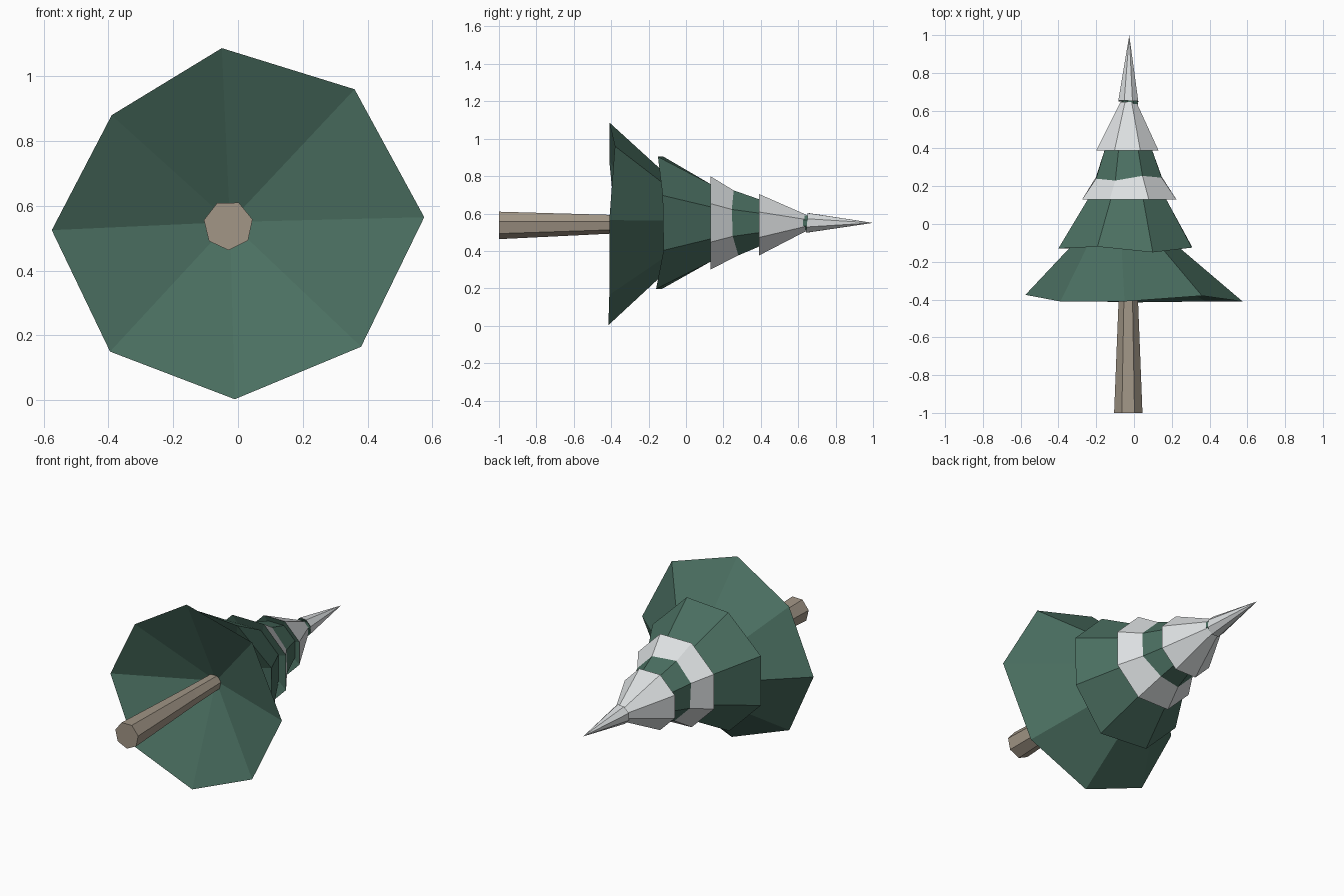
import bpy, bmesh
from math import cos, sin, radians

cube = bpy.data.objects.get("Cube")
if cube:
    bpy.data.objects.remove(cube)


def material(name, rgb):
    m = bpy.data.materials.new(name)
    m.use_nodes = True
    m.diffuse_color = (*rgb, 1)
    m.node_tree.nodes["Principled BSDF"].inputs["Base Color"].default_value = (*rgb, 1)
    return m


GREEN = material("needle_green", (0.07, 0.16, 0.12))
SNOW = material("snow_white", (0.72, 0.745, 0.755))
BARK = material("bark_brown", (0.36, 0.305, 0.24))


def ring(x, z, r, y, n=8, phase=22.5):
    """Polygon around the tree's axis; y is one depth or one per corner."""
    ys = y if isinstance(y, list) else [y] * n
    angles = [radians(phase + 360 * k / n) for k in range(n)]
    return [(x + r * cos(a), d, z + r * sin(a)) for a, d in zip(angles, ys)]


def loft(name, rings, mats, bands):
    """Skin successive rings; a ring of one point makes a cone. Open ends are capped."""
    bm = bmesh.new()
    loops = [[bm.verts.new(p) for p in r] for r in rings]
    n = max(len(l) for l in loops)
    for a, b, mat in zip(loops, loops[1:], bands):
        for k in range(n):
            corners = []
            for v in (a[k % len(a)], a[(k + 1) % len(a)], b[(k + 1) % len(b)], b[k % len(b)]):
                if v not in corners:
                    corners.append(v)
            bm.faces.new(corners).material_index = mat
    for end, mat in ((loops[0], bands[0]), (loops[-1], bands[-1])):
        if len(end) > 2:
            bm.faces.new(end).material_index = mat
    bmesh.ops.recalc_face_normals(bm, faces=bm.faces)
    mesh = bpy.data.meshes.new(name)
    bm.to_mesh(mesh)
    bm.free()
    for m in mats:
        mesh.materials.append(m)
    obj = bpy.data.objects.new(name, mesh)
    bpy.context.collection.objects.link(obj)
    return obj


# Tapered seven-sided trunk
loft("trunk", [ring(-0.03, 0.54, 0.077, -1, 7, 65),
               ring(-0.03, 0.545, 0.053, -0.41, 7, 65),
               ring(-0.025, 0.55, 0.045, -0.12, 7, 65)], [BARK], [0, 0])

# Lowest tier: irregular rim, hollow underside
rim = [(0.575, -0.41, 0.565), (0.36, -0.38, 0.96), (-0.05, -0.41, 1.087), (-0.39, -0.41, 0.88),
       (-0.575, -0.375, 0.525), (-0.395, -0.405, 0.15), (-0.01, -0.415, 0.003), (0.38, -0.41, 0.165)]
loft("lower_branches", [[(-0.025, -0.17, 0.55)], rim,
                        ring(-0.06, 0.55, 0.2, -0.04, 8, 3)], [GREEN], [0, 0])

# Second tier
loft("middle_branches", [[(-0.045, 0.03, 0.55)],
                         ring(-0.047, 0.55, 0.383, [-0.125, -0.15, -0.12, -0.13, -0.13, -0.13, -0.16, -0.12]),
                         ring(-0.037, 0.55, 0.225, 0.13),
                         ring(-0.035, 0.55, 0.16, 0.23)], [GREEN], [0, 0, 0])

# Third tier: snow band with an uneven upper edge
loft("upper_branches", [[(-0.025, 0.22, 0.55)],
                        ring(-0.025, 0.55, 0.27, 0.13),
                        ring(-0.027, 0.55, 0.188, [0.245, 0.255, 0.23, 0.24, 0.25, 0.25, 0.28, 0.25]),
                        ring(-0.03, 0.55, 0.133, 0.40),
                        ring(-0.03, 0.55, 0.1, 0.46)], [GREEN, SNOW], [0, 1, 0, 0])

# Fourth tier, fully snowed over
loft("snowy_branches", [[(-0.035, 0.45, 0.54)],
                        ring(-0.035, 0.54, 0.178, 0.39),
                        ring(-0.03, 0.55, 0.046, 0.645)], [GREEN, SNOW], [0, 1])

# Green needles peeking out below the tip
loft("tip_collar", [ring(-0.018, 0.55, 0.044, 0.61),
                    ring(-0.02, 0.55, 0.04, 0.67)], [GREEN], [0])

# Snowy tip
loft("tree_tip", [[(-0.03, 0.68, 0.55)],
                  ring(-0.03, 0.55, 0.057, [0.65, 0.65, 0.655, 0.655, 0.65, 0.645, 0.64, 0.645]),
                  [(-0.025, 1.0, 0.55)]], [GREEN, SNOW], [0, 1])
